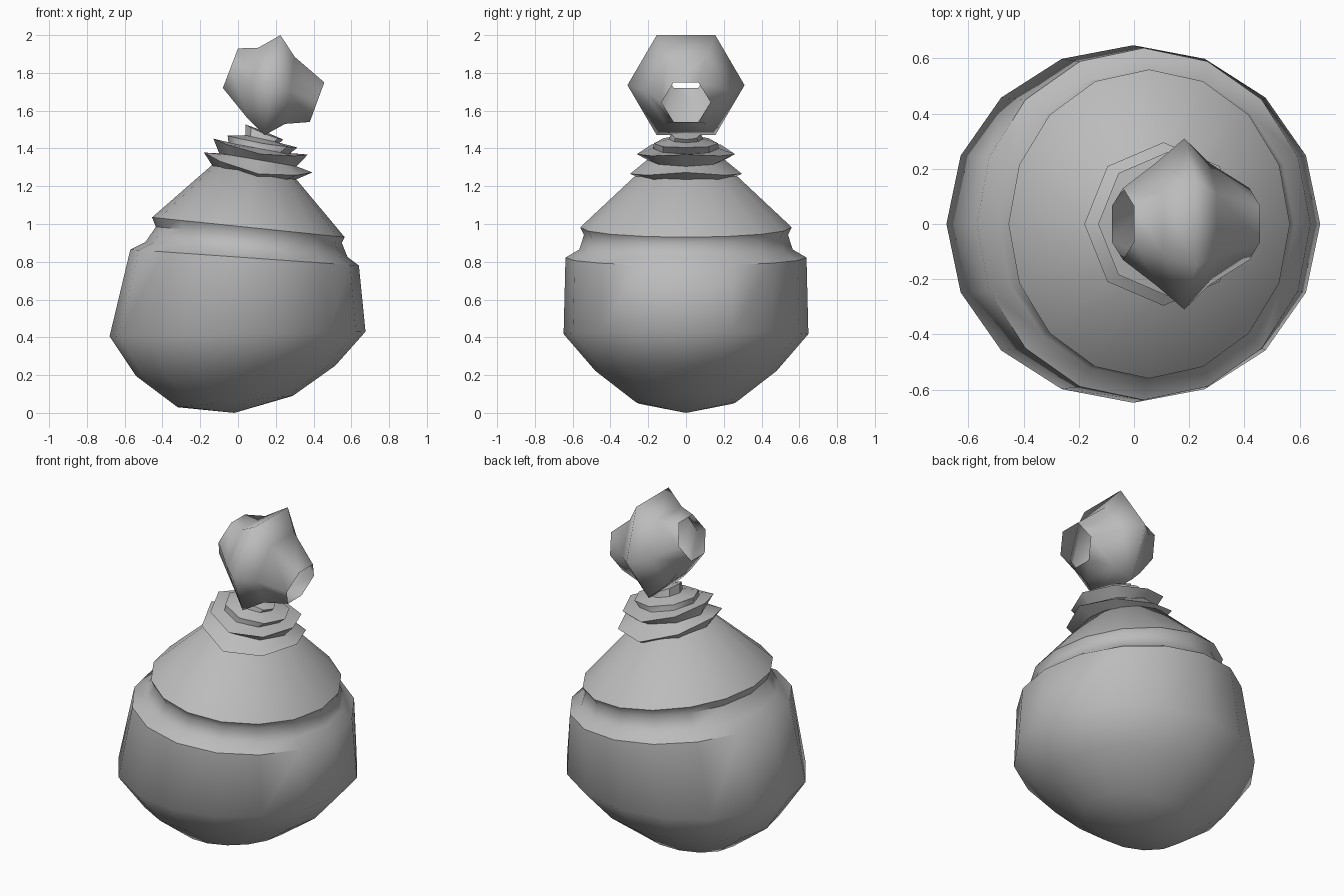
import bpy, bmesh, math

cube = bpy.data.objects.get("Cube")
if cube:
    bpy.data.objects.remove(cube, do_unlink=True)

grey = bpy.data.materials.new("plain_grey")
grey.use_nodes = True
colour = (0.5, 0.5, 0.5, 1)
grey.diffuse_color = colour
grey.node_tree.nodes["Principled BSDF"].inputs["Base Color"].default_value = colour


def loft(name, sides, rings, start=None, end=None, smooth_angle=50):
    """Loft tilted rings, each given as left x, left z, right x, right z, y radius, dip at the front and back."""
    bm = bmesh.new()
    loops = []
    for lx, lz, rx, rz, ry, dip in rings:
        loop = []
        for i in range(sides):
            a = math.tau * i / sides
            c, s = math.cos(a), math.sin(a)
            loop.append(bm.verts.new(((lx + rx) / 2 + c * (rx - lx) / 2, s * ry,
                                      (lz + rz) / 2 + c * (rz - lz) / 2 - dip * s * s)))
        loops.append(loop)
    for low, high in zip(loops, loops[1:]):
        for i in range(sides):
            j = (i + 1) % sides
            bm.faces.new((low[i], low[j], high[j], high[i]))
    for tip, loop in ((start, loops[0]), (end, loops[-1])):
        if tip:
            pole = bm.verts.new((tip[0], 0, tip[1]))
            for i in range(sides):
                bm.faces.new((loop[i], loop[(i + 1) % sides], pole))
    bmesh.ops.recalc_face_normals(bm, faces=bm.faces)
    return finish(name, bm, smooth_angle)


def finish(name, bm, smooth_angle):
    mesh = bpy.data.meshes.new(name)
    bm.to_mesh(mesh)
    bm.free()
    mesh.materials.append(grey)
    obj = bpy.data.objects.new(name, mesh)
    bpy.context.collection.objects.link(obj)
    bpy.ops.object.select_all(action="DESELECT")
    obj.select_set(True)
    bpy.context.view_layer.objects.active = obj
    bpy.ops.object.shade_smooth_by_angle(angle=math.radians(smooth_angle))
    return obj


# Round body with its stepped shoulder, lip and sloping cone
loft("body", 16, [
    (-0.32, 0.03, 0.29, 0.09, 0.27, 0),
    (-0.54, 0.195, 0.515, 0.25, 0.48, 0),
    (-0.68, 0.405, 0.675, 0.43, 0.648, 0),
    (-0.57, 0.865, 0.64, 0.78, 0.638, 0),
    (-0.49, 0.905, 0.58, 0.825, 0.565, 0),
    (-0.435, 0.985, 0.55, 0.90, 0.54, 0),
    (-0.455, 1.035, 0.565, 0.93, 0.56, 0),
    (-0.14, 1.31, 0.31, 1.235, 0.25, 0),
], start=(-0.02, 0), end=(0.09, 1.29))

# Neck of stacked, shrinking frills
loft("frilled_neck", 8, [
    (-0.13, 1.30, 0.305, 1.235, 0.23, 0.03),
    (-0.18, 1.378, 0.394, 1.273, 0.296, 0.06),
    (-0.10, 1.375, 0.31, 1.305, 0.205, 0),
    (-0.13, 1.452, 0.37, 1.368, 0.26, 0.04),
    (-0.05, 1.43, 0.27, 1.37, 0.175, 0),
    (-0.055, 1.468, 0.315, 1.405, 0.17, 0.01),
    (0.04, 1.47, 0.22, 1.43, 0.09, 0),
    (0.04, 1.527, 0.24, 1.447, 0.08, 0.01),
], end=(0.14, 1.49))


# Hollow six-sided head, open at both ends, with a wide ridge in the middle
def tilted_hexagon(bm, top, bottom, ry):
    loop = []
    for i in range(6):
        a = math.tau * i / 6
        t = 0.5 + 0.5 * math.sin(a) / math.sin(math.tau / 6)
        loop.append(bm.verts.new((bottom[0] + (top[0] - bottom[0]) * t, ry * math.cos(a),
                                  bottom[1] + (top[1] - bottom[1]) * t)))
    return loop


bm = bmesh.new()
hexagons = [tilted_hexagon(bm, *h) for h in (
    ((0.0, 1.93), (-0.08, 1.72), 0.13),
    ((0.105, 1.932), (0.05, 1.56), 0.22),
    ((0.225, 2.0), (0.14, 1.47), 0.31),
    ((0.30, 1.885), (0.25, 1.53), 0.22),
    ((0.457, 1.75), (0.38, 1.54), 0.13),
)]
for near, far in zip(hexagons, hexagons[1:]):
    for i in range(6):
        j = (i + 1) % 6
        bm.faces.new((near[i], near[j], far[j], far[i]))
bmesh.ops.recalc_face_normals(bm, faces=bm.faces)
finish("hollow_head", bm, 85)
